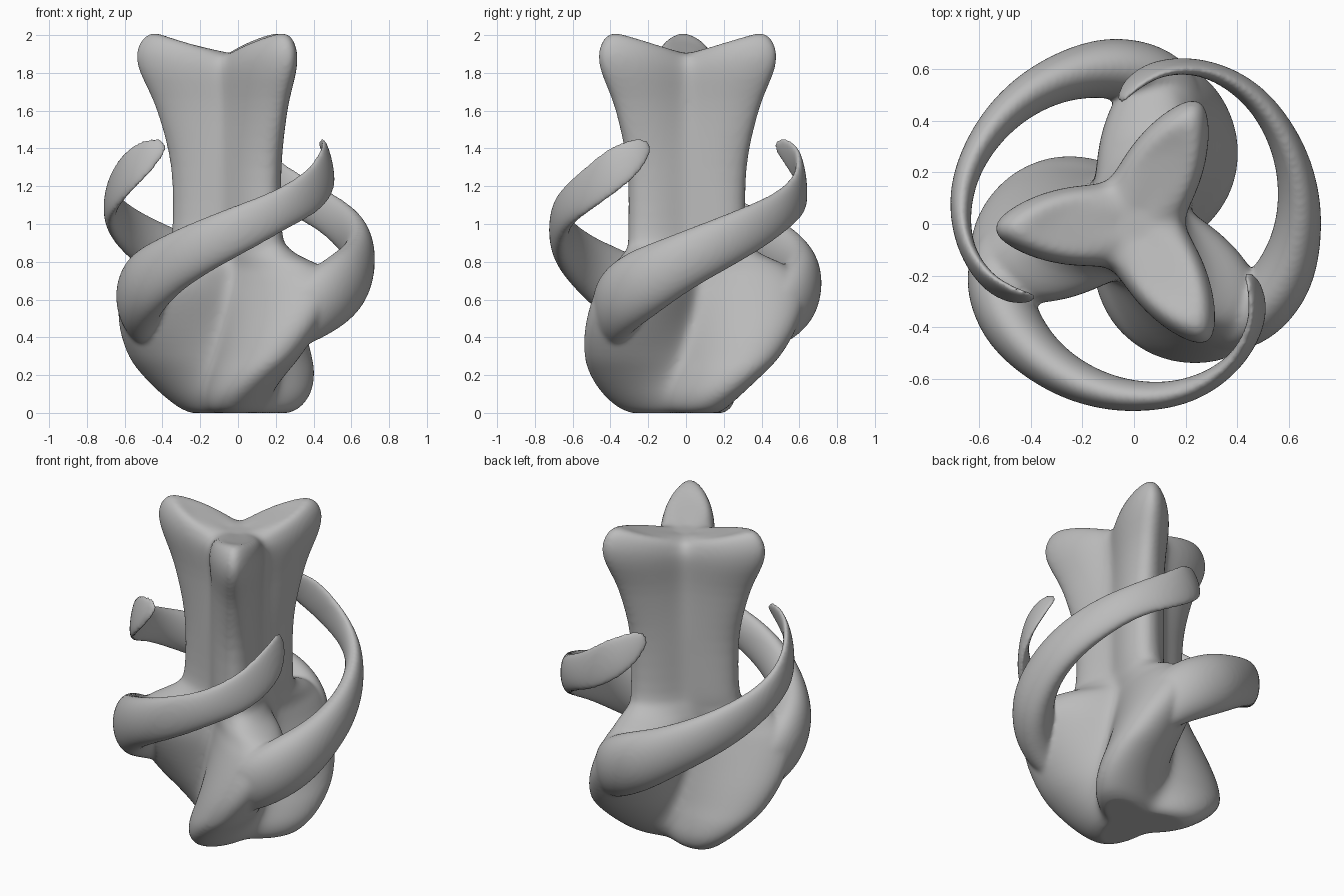
import bpy
import bmesh
from math import cos, sin, radians, pi, hypot
from mathutils import Vector

cube = bpy.data.objects.get("Cube")
if cube:
    bpy.data.objects.remove(cube)

SIDES = 120


def interpolate(keys, steps):
    """Pass a smooth curve through rows of numbers."""
    rows = []
    for i in range(len(keys) - 1):
        a, b = keys[max(i - 1, 0)], keys[i]
        c, d = keys[i + 1], keys[min(i + 2, len(keys) - 1)]
        for s in range(steps):
            t = s / steps
            rows.append([0.5 * (2 * q + (r - p) * t + (2 * p - 5 * q + 4 * r - u) * t ** 2
                                + (3 * q - p - 3 * r + u) * t ** 3)
                         for p, q, r, u in zip(a, b, c, d)])
    rows.append(list(keys[-1]))
    return rows


def skin(bm, rings):
    """Join closed rings into a capped skin."""
    loops = [[bm.verts.new(p) for p in ring] for ring in rings]
    for low, high in zip(loops, loops[1:]):
        for i in range(len(low)):
            j = (i + 1) % len(low)
            bm.faces.new((low[i], low[j], high[j], high[i]))
    bm.faces.new(loops[0][::-1])
    bm.faces.new(loops[-1])


def lobed_ring(z, lobe, valley, phase, blunt, lift):
    """A three-cornered cross-section with hollow sides and rounded corners."""
    ring = []
    third = SIDES // 3
    for i in range(SIDES):
        step = i % third
        away = min(step, third - step) / (third / 2)
        away = (hypot(away, blunt) - blunt) / (hypot(1, blunt) - blunt)
        f = (1 - away) ** 2
        r = valley + (lobe - valley) * f
        turn = 2 * pi * i / SIDES + radians(phase)
        ring.append(Vector((r * cos(turn), r * sin(turn), z + lift * f)))
    return ring


def tendril_ring(turn, radius, z, thick, tall, start):
    """An oval section leaning along the climbing spiral."""
    a = radians(turn + start)
    out = Vector((cos(a), sin(a), 0))
    along = Vector((-sin(a), cos(a), 0))
    lean = radians(27)
    up = Vector((0, 0, cos(lean))) - along * sin(lean)
    centre = out * radius + Vector((0, 0, z))
    return [centre + out * thick * cos(2 * pi * i / 32) + up * tall * sin(2 * pi * i / 32)
            for i in range(32)]


# Column and twisted base: height, corner radius, valley radius, turn, bluntness, lift
body_keys = [
    (0.0, 0.29, 0.15, 265, 0.3, 0),
    (0.03, 0.36, 0.19, 267, 0.3, 0),
    (0.1, 0.44, 0.22, 274, 0.35, 0),
    (0.2, 0.52, 0.23, 285, 0.4, 0),
    (0.3, 0.58, 0.23, 295, 0.4, 0),
    (0.45, 0.63, 0.23, 306, 0.4, 0),
    (0.6, 0.65, 0.23, 315, 0.35, 0),
    (0.7, 0.63, 0.22, 319, 0.3, 0),
    (0.78, 0.54, 0.21, 319, 0.3, 0),
    (0.86, 0.39, 0.2, 310, 0.3, 0),
    (0.96, 0.35, 0.19, 303, 0.3, 0),
    (1.3, 0.355, 0.19, 302, 0.25, 0),
    (1.6, 0.43, 0.19, 302, 0.15, 0),
    (1.8, 0.53, 0.2, 302, 0.1, 0.03),
    (1.87, 0.525, 0.18, 302, 0.1, 0.08),
    (1.895, 0.45, 0.15, 302, 0.1, 0.115),
    (1.905, 0.3, 0.1, 302, 0.15, 0.06),
    (1.905, 0.06, 0.05, 302, 0.3, 0),
]

# Tendril: turn from the foot, distance out, height, half thickness, half height
tendril_keys = [
    (15, 0.33, 0.3, 0.03, 0.05),
    (32, 0.44, 0.42, 0.08, 0.12),
    (50, 0.54, 0.55, 0.12, 0.17),
    (70, 0.60, 0.67, 0.12, 0.18),
    (95, 0.635, 0.81, 0.09, 0.15),
    (125, 0.665, 0.97, 0.06, 0.125),
    (145, 0.675, 1.08, 0.045, 0.11),
    (162, 0.655, 1.18, 0.032, 0.115),
    (176, 0.605, 1.29, 0.027, 0.115),
    (186, 0.535, 1.375, 0.022, 0.085),
    (191, 0.48, 1.42, 0.016, 0.035),
]

bm = bmesh.new()
skin(bm, [lobed_ring(*row) for row in interpolate(body_keys, 4)])
for start in (25, 145, 265):
    skin(bm, [tendril_ring(*row, start) for row in interpolate(tendril_keys, 8)])
bmesh.ops.recalc_face_normals(bm, faces=bm.faces)

mesh = bpy.data.meshes.new("tendril_column")
bm.to_mesh(mesh)
bm.free()
column = bpy.data.objects.new("tendril_column", mesh)
bpy.context.collection.objects.link(column)

# Fuse the parts into one soft skin
fuse = column.modifiers.new("fuse", 'REMESH')
fuse.mode = 'VOXEL'
fuse.voxel_size = 0.012
fuse.use_smooth_shade = True
soften = column.modifiers.new("soften", 'SMOOTH')
soften.factor = 0.5
soften.iterations = 12

# Plain grey clay
grey = bpy.data.materials.new("clay_grey")
grey.use_nodes = True
colour = (0.5, 0.5, 0.5, 1)
grey.diffuse_color = colour
grey.node_tree.nodes["Principled BSDF"].inputs["Base Color"].default_value = colour
mesh.materials.append(grey)
